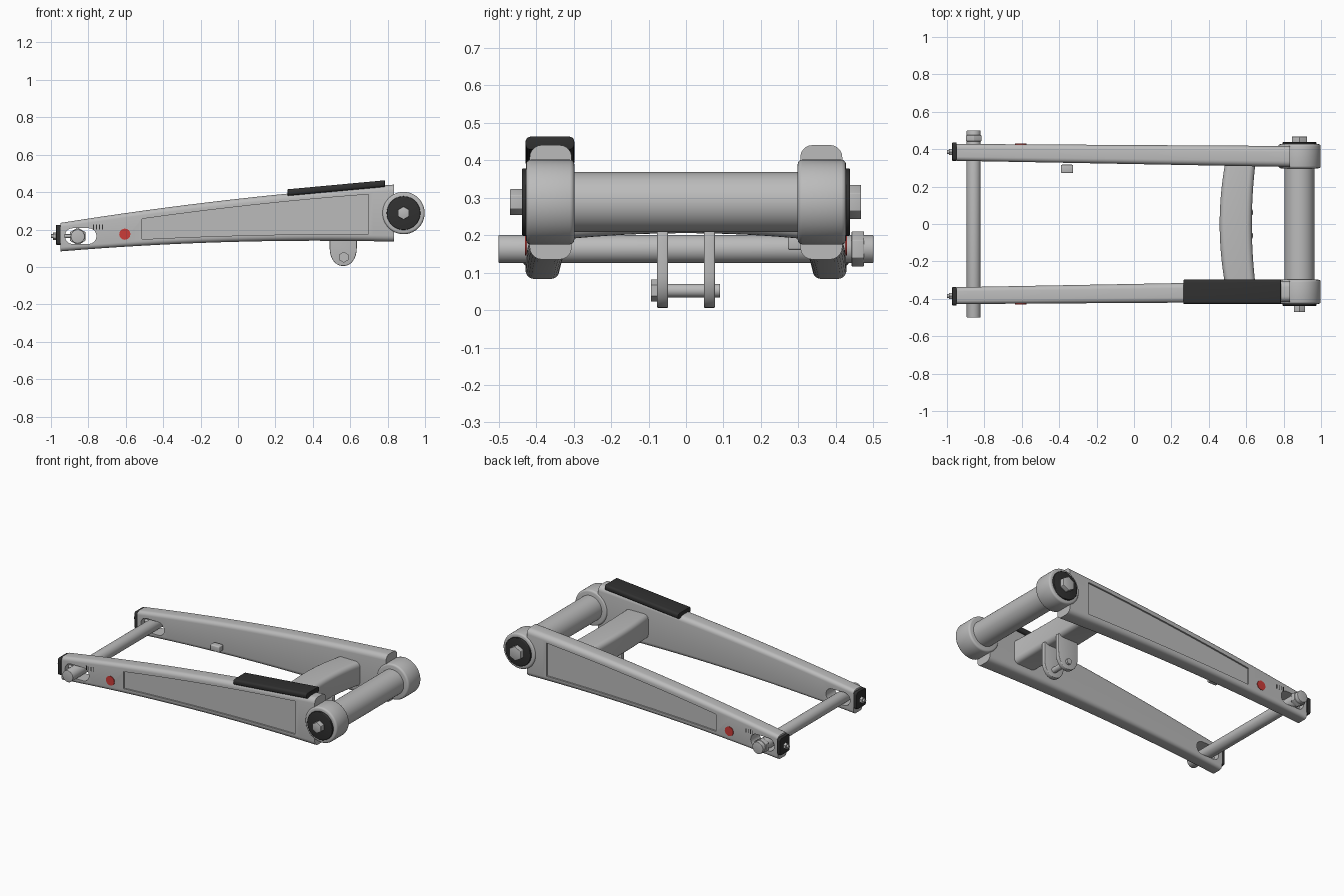
import bpy, bmesh, math
from mathutils import Matrix, Vector

if "Cube" in bpy.data.objects:
    bpy.data.objects.remove(bpy.data.objects["Cube"])


def material(name, r, g, b):
    m = bpy.data.materials.new(name)
    m.diffuse_color = (r, g, b, 1)
    m.use_nodes = True
    m.node_tree.nodes["Principled BSDF"].inputs["Base Color"].default_value = m.diffuse_color
    return m


GREY = material("brushed_grey", 0.5, 0.5, 0.5)
BLACK = material("rubber_black", 0.03, 0.03, 0.03)
RED = material("reflector_red", 0.6, 0.045, 0.04)


def finish(bm, name, mat, bevel=0.0, segs=3):
    bmesh.ops.recalc_face_normals(bm, faces=bm.faces)
    if bevel:
        sharp = [e for e in bm.edges if e.calc_face_angle(0) > math.radians(50)]
        bmesh.ops.bevel(bm, geom=sharp, offset=bevel, segments=segs, profile=0.5, affect='EDGES')
    me = bpy.data.meshes.new(name)
    bm.to_mesh(me)
    bm.free()
    ob = bpy.data.objects.new(name, me)
    bpy.context.collection.objects.link(ob)
    me.materials.append(mat)
    bpy.ops.object.select_all(action='DESELECT')
    ob.select_set(True)
    bpy.context.view_layer.objects.active = ob
    bpy.ops.object.shade_smooth_by_angle(angle=math.radians(35))
    return ob


def loft(name, rings, mat, bevel=0.0):
    bm = bmesh.new()
    vs = [[bm.verts.new(p) for p in ring] for ring in rings]
    n = len(vs[0])
    for a, b in zip(vs, vs[1:]):
        for i in range(n):
            j = (i + 1) % n
            bm.faces.new((a[i], a[j], b[j], b[i]))
    bm.faces.new(vs[0])
    bm.faces.new(vs[-1])
    return finish(bm, name, mat, bevel)


def rod(name, start, end, r, mat, sides=40, bevel=0.0):
    a, b = Vector(start), Vector(end)
    rot = (b - a).to_track_quat('Z', 'Y').to_matrix().to_4x4()
    bm = bmesh.new()
    bmesh.ops.create_cone(bm, cap_ends=True, segments=sides, radius1=r, radius2=r,
                          depth=(b - a).length, matrix=Matrix.Translation((a + b) / 2) @ rot)
    return finish(bm, name, mat, bevel)


def box(name, lo, hi, mat, bevel=0.0):
    rings = [[(x, lo[1], lo[2]), (x, hi[1], lo[2]), (x, hi[1], hi[2]), (x, lo[1], hi[2])]
             for x in (lo[0], hi[0])]
    return loft(name, rings, mat, bevel)


def round_rect(a0, a1, b0, b1, r, seg=5):
    pts = []
    for k, (a, b) in enumerate(((a1 - r, b1 - r), (a0 + r, b1 - r), (a0 + r, b0 + r), (a1 - r, b0 + r))):
        for i in range(seg + 1):
            t = math.pi / 2 * (k + i / seg)
            pts.append((a + r * math.cos(t), b + r * math.sin(t)))
    return pts


def cut(ob, cutter):
    mod = ob.modifiers.new("cut", 'BOOLEAN')
    mod.object, mod.operation, mod.solver = cutter, 'DIFFERENCE', 'EXACT'
    bpy.context.view_layer.objects.active = ob
    bpy.ops.object.modifier_apply(modifier=mod.name)
    bpy.data.objects.remove(cutter)


# Arm dimensions along its length
X0, X1 = -0.95, 0.835


def mix(a, b, t, bow=0.0):
    return a + (b - a) * t + bow * (1 - (2 * t - 1) ** 2)


def along(x):
    return (x - X0) / (X1 - X0)


def outer(x):
    return mix(0.428, 0.417, along(x))


def inner(x):
    return mix(0.338, 0.305, along(x))


AX, AZ = -0.857, 0.165      # axle centre
PX, PZ = 0.885, 0.288       # pivot centre

for s, side in ((-1, "front"), (1, "back")):
    # Swing arm: tapered, slightly bowed rounded beam
    rings = []
    for i in range(17):
        t = i / 16
        x = mix(X0, X1, t)
        sec = round_rect(inner(x), outer(x), mix(0.083, 0.135, t, 0.024), mix(0.235, 0.44, t, 0.02),
                         mix(0.022, 0.032, t))
        rings.append([(x, s * y, z) for y, z in sec])
    arm = loft(side + "_arm", rings, GREY)

    # Recessed side panel
    rings = []
    for i in range(9):
        t = i / 8
        x = mix(-0.512, 0.697, t)
        lo, hi = mix(0.148, 0.176, t, 0.008), mix(0.257, 0.388, t, 0.01)
        rings.append([(x, s * (outer(x) + d), z) for d, z in
                      ((-0.01, lo), (0.05, lo), (0.05, hi), (-0.01, hi))])
    cut(arm, loft("panel_cutter", rings, GREY))

    # Axle slot
    slot = round_rect(-0.925, -0.757, AZ - 0.042, AZ + 0.042, 0.0415, 8)
    cut(arm, loft("slot_cutter", [[(x, y, z) for x, z in slot] for y in (s * 0.25, s * 0.5)], GREY))
    bpy.ops.object.select_all(action='DESELECT')
    arm.select_set(True)
    bpy.ops.object.shade_smooth_by_angle(angle=math.radians(35))

    # End cap and chain adjuster
    cap = round_rect(0.338, 0.436, 0.117, 0.225, 0.015)
    loft(side + "_end_cap", [[(x, s * y, z) for y, z in cap] for x in (-0.972, -0.949)], BLACK, 0.003)
    y = s * 0.385
    rod(side + "_adjuster_screw", (-1.0, y, AZ), (-0.88, y, AZ), 0.01, GREY, 16)
    rod(side + "_adjuster_nut", (-0.988, y, AZ), (-0.97, y, AZ), 0.02, GREY, 6)

    # Round reflector and alignment ticks
    o = outer(-0.6)
    rod(side + "_reflector", (-0.605, s * (o - 0.01), 0.175), (-0.605, s * (o + 0.004), 0.175), 0.03, RED, 16)
    for k in range(4):
        x = -0.773 + 0.016 * k
        ys = sorted((s * (outer(x) - 0.004), s * (outer(x) + 0.002)))
        box(f"{side}_tick_{k + 1}", (x - 0.002, ys[0], 0.2), (x + 0.002, ys[1], 0.226), BLACK)

    # Pivot boss and bearing seal
    rod(side + "_pivot_boss", (PX, s * 0.298, PZ), (PX, s * 0.427, PZ), 0.113, GREY, 64, 0.012)
    rod(side + "_bearing_seal", (PX, s * 0.42, PZ), (PX, s * 0.438, PZ), 0.09, BLACK, 48, 0.004)

# Pivot tube with bolt head and nut
rod("pivot_tube", (PX, -0.31, PZ), (PX, 0.31, PZ), 0.08, GREY, 64)
rod("pivot_bolt_head", (PX, -0.43, PZ), (PX, -0.47, PZ), 0.035, GREY, 6, 0.002)
rod("pivot_nut", (PX, 0.43, PZ), (PX, 0.467, PZ), 0.046, GREY, 6, 0.002)

# Wheel axle and nut
rod("axle", (AX, -0.5, AZ - 0.002), (AX, 0.5, AZ - 0.002), 0.0375, GREY, 40, 0.003)
rod("axle_nut", (AX, 0.442, AZ - 0.002), (AX, 0.475, AZ - 0.002), 0.047, GREY, 6, 0.002)

# Curved cross brace between the arms
rings = []
for i in range(17):
    y = -0.33 + 0.66 * i / 16
    k = 1 - (y / 0.33) ** 2
    sec = round_rect(0.488 - 0.03 * k, 0.65 - 0.02 * k, 0.188 + 0.017 * k, 0.345 + 0.01 * k, 0.03)
    rings.append([(x, y, z) for x, z in sec])
loft("cross_brace", rings, GREY)

# Linkage lugs with a bolt
prof = [(0.49, 0.22), (0.635, 0.22), (0.635, 0.13)]
prof += [(0.5625 + 0.0725 * math.cos(a) ** 0.9 * 1.0, 0.1 - 0.095 * math.sin(a))
         for a in (math.pi / 2 * i / 8 for i in range(8))]
prof += [(0.5625, 0.005)]
prof += [(1.125 - x, z) for x, z in reversed(prof[2:-1])]
for s, side in ((-1, "front"), (1, "back")):
    loft(side + "_linkage_lug", [[(x, s * y, z) for x, z in prof] for y in (0.048, 0.077)], GREY, 0.004)
rod("linkage_bolt", (0.565, -0.085, 0.052), (0.565, 0.091, 0.052), 0.018, GREY, 24)
rod("linkage_bolt_head", (0.565, -0.094, 0.052), (0.565, -0.075, 0.052), 0.029, GREY, 6)

# Chain slider pad on the front arm
rings = []
for x, lo, hi in ((0.265, 0.38, 0.415), (0.785, 0.428, 0.463)):
    rings.append([(x, y, z) for y, z in round_rect(-0.428, -0.298, lo, hi, 0.014)])
loft("chain_slider", rings, BLACK, 0.003)

# Small hose guide on the inside of the back arm
box("hose_guide", (-0.39, 0.272, 0.16), (-0.325, 0.317, 0.198), GREY, 0.006)
